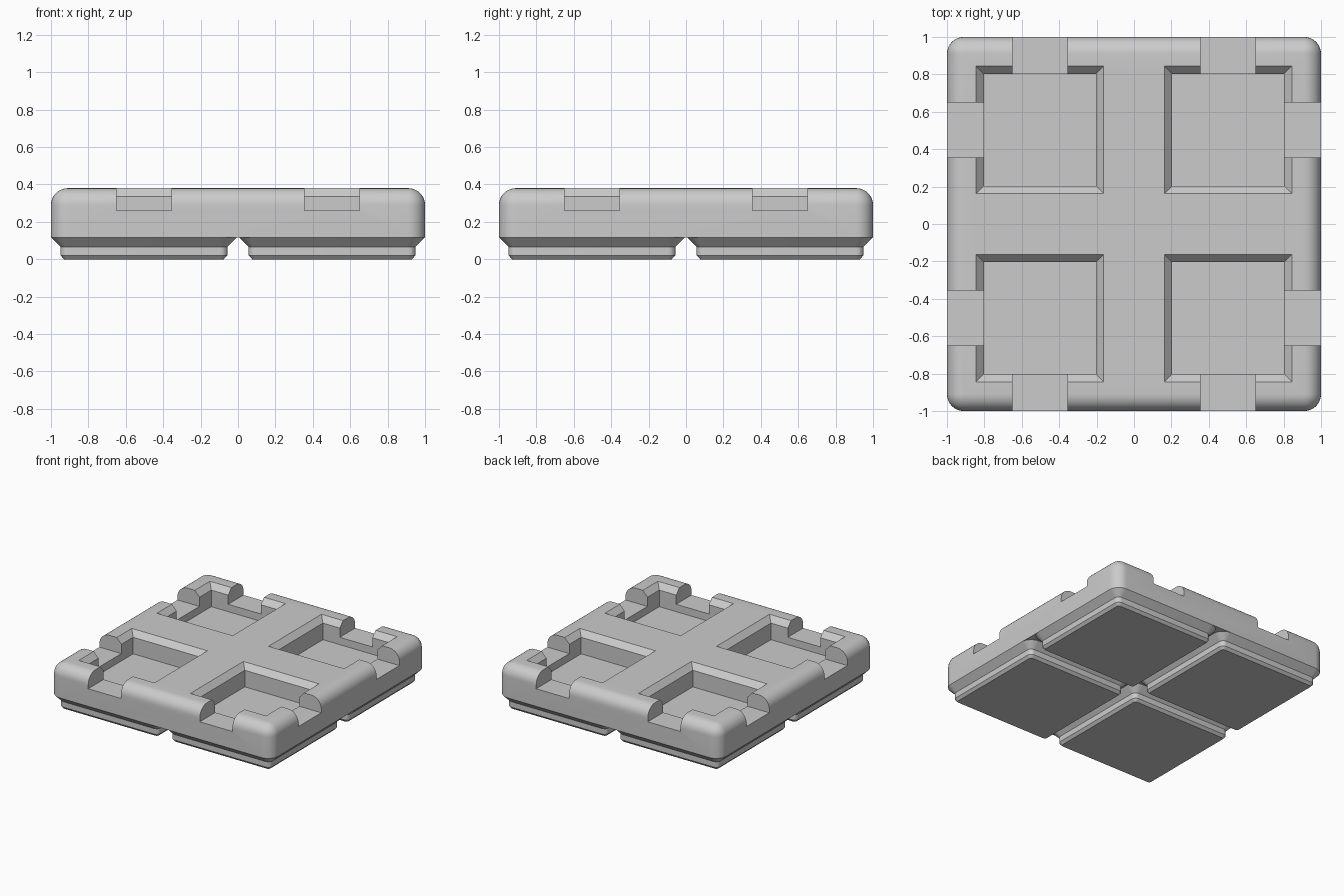
import bpy, bmesh, math

if "Cube" in bpy.data.objects:
    bpy.data.objects.remove(bpy.data.objects["Cube"])

CELL = 0.503            # centre of each of the four cells
R = 0.09                # corner radius of the plate
TOP, BASE = 0.38, 0.117
FLOOR, NOTCH = 0.20, 0.26
SIGNS = [(sx, sy) for sx in (-1, 1) for sy in (-1, 1)]

grey = bpy.data.materials.new("plain_grey")
grey.diffuse_color = (0.6, 0.6, 0.6, 1)
grey.use_nodes = True
grey.node_tree.nodes["Principled BSDF"].inputs["Base Color"].default_value = grey.diffuse_color


def ring(cx, cy, half, r, z, seg):
    """Rounded square outline; r = 0 gives a plain square."""
    pts = []
    for k, (sx, sy) in enumerate([(1, 1), (-1, 1), (-1, -1), (1, -1)]):
        for i in range(seg + 1):
            a = math.pi / 2 * (k + i / seg)
            pts.append((cx + sx * (half - r) + r * math.cos(a),
                        cy + sy * (half - r) + r * math.sin(a), z))
    return pts


def loft(name, cx, cy, levels, seg=8):
    """Solid through (half width, corner radius, z) levels, bottom to top."""
    bm = bmesh.new()
    rows = [[bm.verts.new(p) for p in ring(cx, cy, h, r, z, seg)]
            for h, r, z in levels]
    n = len(rows[0])
    for a, b in zip(rows, rows[1:]):
        for i in range(n):
            j = (i + 1) % n
            bm.faces.new((a[i], a[j], b[j], b[i]))
    bm.faces.new(rows[0][::-1])
    bm.faces.new(rows[-1])
    bmesh.ops.remove_doubles(bm, verts=bm.verts, dist=1e-5)
    bmesh.ops.recalc_face_normals(bm, faces=bm.faces)
    me = bpy.data.meshes.new(name)
    bm.to_mesh(me)
    bm.free()
    ob = bpy.data.objects.new(name, me)
    bpy.context.collection.objects.link(ob)
    me.materials.append(grey)
    return ob


def box(name, x, y, z, sx, sy, sz):
    bpy.ops.mesh.primitive_cube_add(size=1, location=(x, y, z))
    ob = bpy.context.object
    ob.name = name
    ob.scale = (sx, sy, sz)
    ob.data.materials.append(grey)
    return ob


def activate(ob):
    bpy.ops.object.select_all(action='DESELECT')
    ob.select_set(True)
    bpy.context.view_layer.objects.active = ob


def cut(target, cutter):
    bpy.context.view_layer.update()
    mod = target.modifiers.new("cut", 'BOOLEAN')
    mod.operation, mod.solver, mod.object = 'DIFFERENCE', 'EXACT', cutter
    activate(target)
    bpy.ops.object.modifier_apply(modifier=mod.name)
    bpy.data.objects.remove(cutter)


# Plate with rounded corners and a rounded upper rim
levels = [(1, R, BASE)]
for i in range(9):
    a = math.pi / 2 * i / 8
    t = R * (1 - math.cos(a))
    levels.append((1 - t, R - t, TOP - R + R * math.sin(a)))
plate = loft("plate", 0, 0, levels)

# Four square pockets with chamfered rims
for sx, sy in SIGNS:
    pocket = loft("pocket_cutter", sx * CELL, sy * CELL,
                  [(0.299, 0, FLOOR), (0.299, 0, 0.335),
                   (0.341, 0, TOP), (0.341, 0, TOP + 0.1)], seg=1)
    cut(plate, pocket)

# Two notches through each side wall
for sx, sy in SIGNS:
    mid = (NOTCH + TOP + 0.1) / 2
    height = TOP + 0.1 - NOTCH
    cut(plate, box("notch_cutter", sx * CELL, sy * 0.9, mid, 0.294, 0.3, height))
    cut(plate, box("notch_cutter", sx * 0.9, sy * CELL, mid, 0.3, 0.294, height))

# Four stepped feet, one under each pocket
feet = [loft("foot", sx * CELL, sy * CELL,
             [(0.427, 0.019, 0), (0.446, 0.038, 0.021),
              (0.446, 0.038, 0.066), (0.497, R, BASE)])
        for sx, sy in SIGNS]

for ob in [plate] + feet:
    activate(ob)
    bpy.ops.object.shade_smooth_by_angle(angle=math.radians(30))
